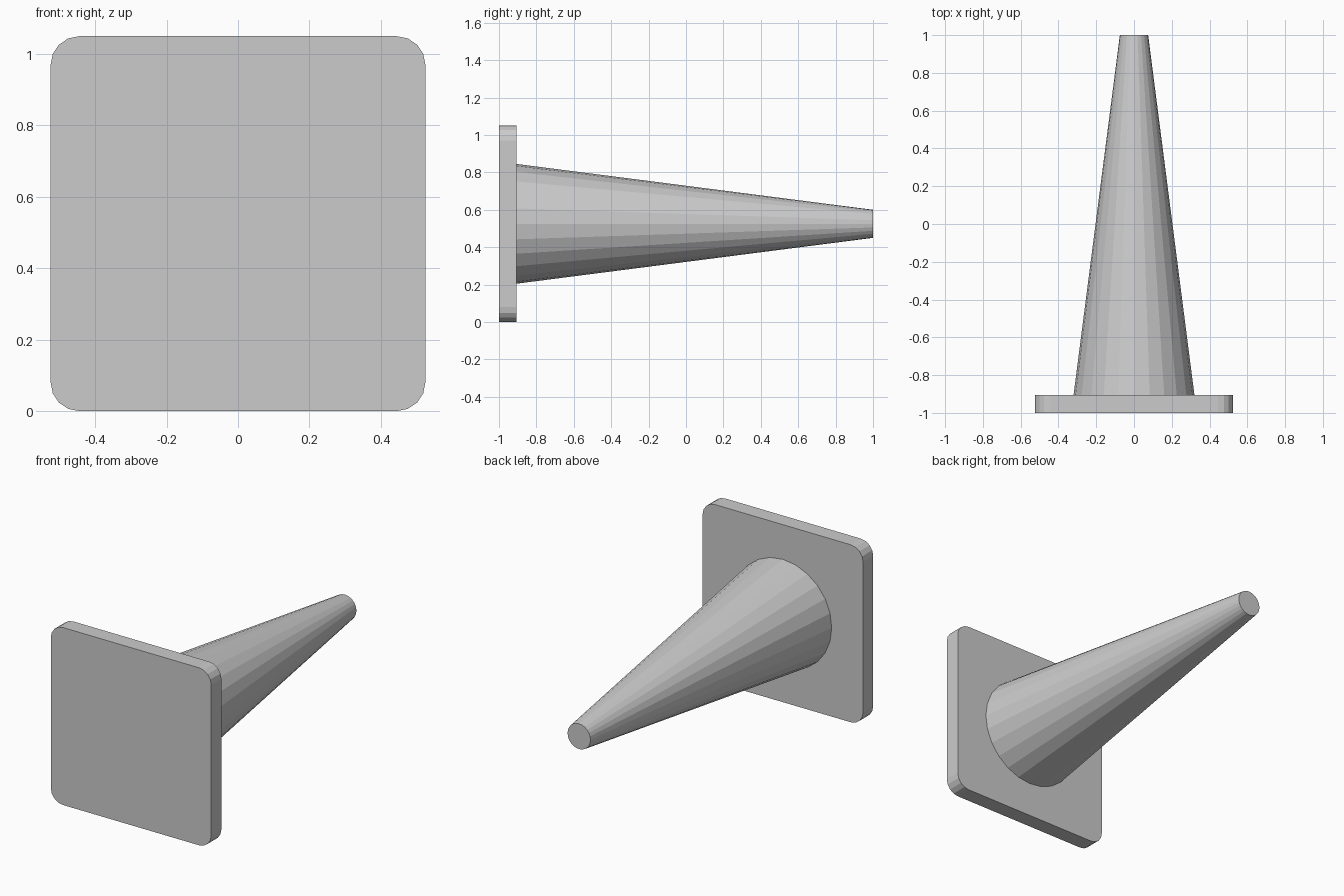
import bpy, bmesh, math
from mathutils import Matrix

if "Cube" in bpy.data.objects:
    bpy.data.objects.remove(bpy.data.objects["Cube"])

HALF = 0.525                 # half width of the square base, also the axis height
FRONT, FACE, TIP = -1.0, -0.905, 1.0


def add_object(name, bm):
    bmesh.ops.recalc_face_normals(bm, faces=bm.faces)
    mesh = bpy.data.meshes.new(name)
    bm.to_mesh(mesh)
    bm.free()
    obj = bpy.data.objects.new(name, mesh)
    bpy.context.collection.objects.link(obj)
    return obj


# Base plate: rounded square outline extruded along y
radius, steps = 0.08, 4
bm = bmesh.new()
outline = []
for corner, (sx, sz) in enumerate([(1, 1), (-1, 1), (-1, -1), (1, -1)]):
    for i in range(steps + 1):
        a = math.pi / 2 * (corner + i / steps)
        x = sx * (HALF - radius) + radius * math.cos(a)
        z = HALF + sz * (HALF - radius) + radius * math.sin(a)
        outline.append(bm.verts.new((x, FRONT, z)))
face = bm.faces.new(outline)
ext = bmesh.ops.extrude_face_region(bm, geom=[face], use_keep_orig=True)
bmesh.ops.translate(bm, vec=(0, FACE - FRONT, 0),
                    verts=[g for g in ext["geom"] if isinstance(g, bmesh.types.BMVert)])
add_object("base_plate", bm)

# Cone body: 24-sided tapered tube lying along y
bm = bmesh.new()
place = Matrix.Translation((0, (FACE + TIP) / 2, HALF)) @ Matrix.Rotation(-math.pi / 2, 4, "X")
bmesh.ops.create_cone(bm, cap_ends=True, segments=24, radius1=0.32, radius2=0.075,
                      depth=TIP - FACE, matrix=place)
add_object("cone_body", bm)
